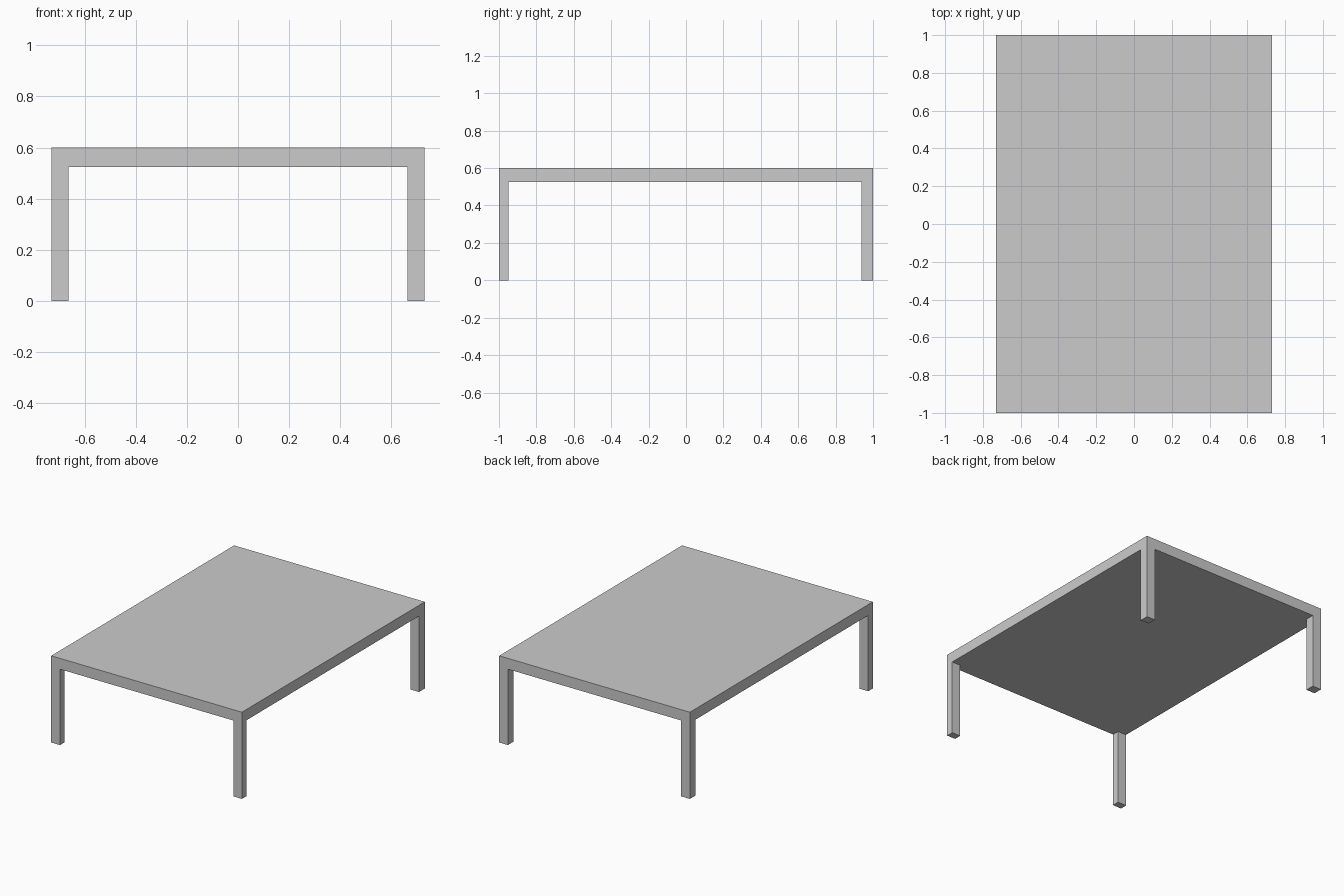
import bpy
import bmesh

if "Cube" in bpy.data.objects:
    bpy.data.objects.remove(bpy.data.objects["Cube"])

HALF_X, HALF_Y = 0.73, 1.0
TOP, UNDERSIDE = 0.60, 0.525


def box(name, lo, hi, open_top=False):
    """Axis-aligned box between two opposite corners."""
    bm = bmesh.new()
    bmesh.ops.create_cube(bm, size=1)
    for v in bm.verts:
        v.co = [lo[i] if v.co[i] < 0 else hi[i] for i in range(3)]
    if open_top:
        bm.normal_update()
        bmesh.ops.delete(bm, geom=[f for f in bm.faces if f.normal.z > 0.5],
                         context='FACES_ONLY')
    mesh = bpy.data.meshes.new(name)
    bm.to_mesh(mesh)
    bm.free()
    obj = bpy.data.objects.new(name, mesh)
    bpy.context.collection.objects.link(obj)
    return obj


# Table top
box("table_top", (-HALF_X, -HALF_Y, UNDERSIDE), (HALF_X, HALF_Y, TOP))

# Legs, flush with the corners and meeting the underside of the top
for side, x0, x1 in (("left", -HALF_X, -0.663), ("right", 0.664, HALF_X)):
    for end, y0, y1 in (("front", -HALF_Y, -0.95), ("back", 0.937, HALF_Y)):
        box(f"{end}_{side}_leg", (x0, y0, 0), (x1, y1, UNDERSIDE), open_top=True)
